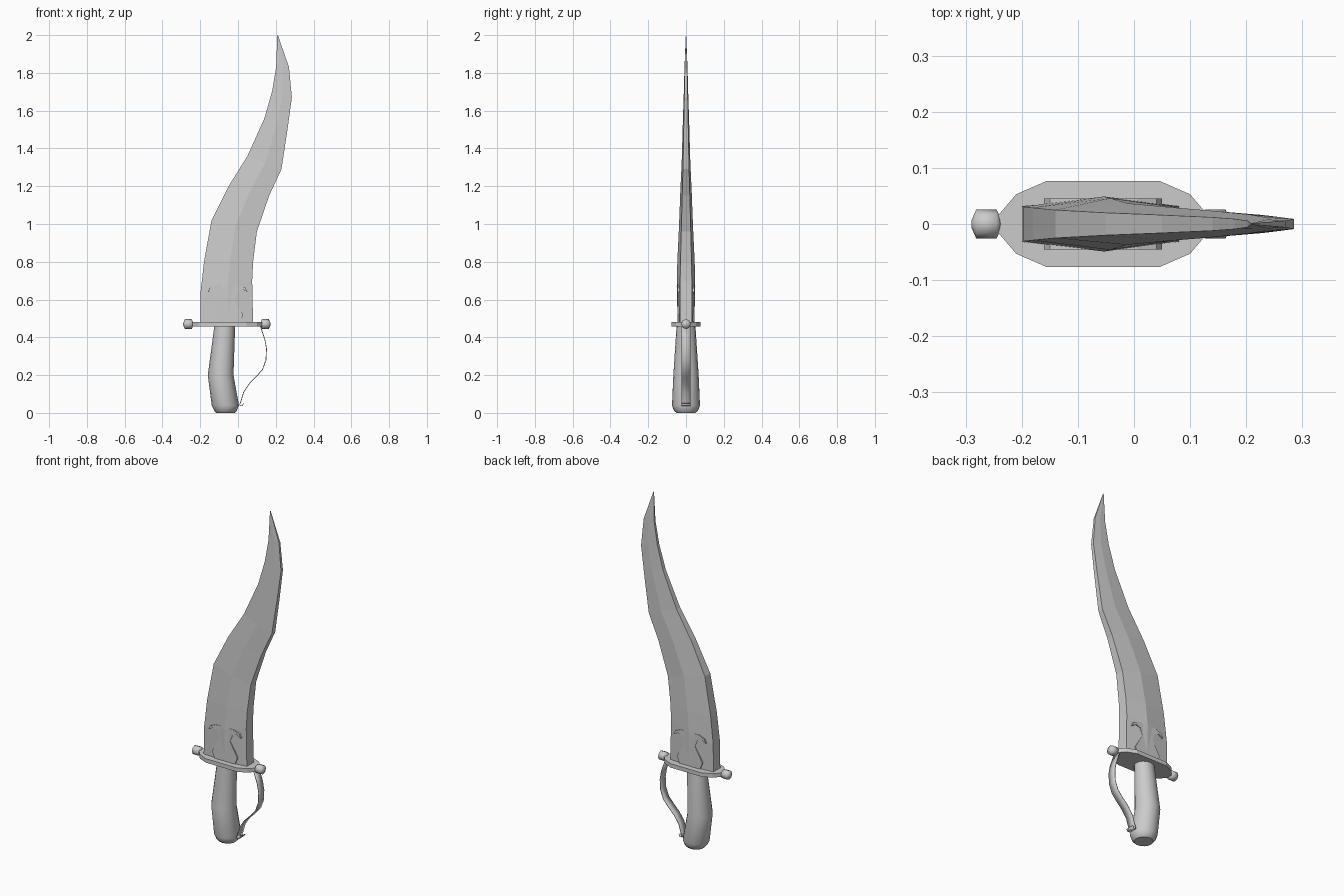
import bpy, bmesh
from math import cos, sin, pi, radians

cube = bpy.data.objects.get("Cube")
if cube:
    bpy.data.objects.remove(cube)

steel = bpy.data.materials.new("grey steel")
steel.use_nodes = True
GREY = (0.6, 0.6, 0.6, 1)
steel.diffuse_color = GREY
steel.node_tree.nodes["Principled BSDF"].inputs["Base Color"].default_value = GREY


def finish(name, bm, smooth=None):
    """Turn a bmesh into a named object with the steel material."""
    bmesh.ops.recalc_face_normals(bm, faces=bm.faces)
    mesh = bpy.data.meshes.new(name)
    bm.to_mesh(mesh)
    bm.free()
    mesh.materials.append(steel)
    obj = bpy.data.objects.new(name, mesh)
    bpy.context.collection.objects.link(obj)
    if smooth:
        bpy.ops.object.select_all(action="DESELECT")
        obj.select_set(True)
        bpy.context.view_layer.objects.active = obj
        bpy.ops.object.shade_smooth_by_angle(angle=radians(smooth))
    return obj


def loft(name, rings, smooth=None):
    """Skin a stack of equal point rings and cap both ends."""
    bm = bmesh.new()
    rows = [[bm.verts.new(p) for p in ring] for ring in rings]
    n = len(rows[0])
    for a, b in zip(rows, rows[1:]):
        for i in range(n):
            j = (i + 1) % n
            bm.faces.new((a[i], a[j], b[j], b[i]))
    bm.faces.new(rows[0])
    bm.faces.new(rows[-1])
    return finish(name, bm, smooth)


# Blade: six-sided sections with a raised middle ridge
# back edge x, z, front edge x, z, edge half thickness, ridge half thickness
blade = [(-.2, .47, .08, .47, .032, .044), (-.198, .64, .075, .7, .031, .049),
         (-.18, .8, .08, .8, .029, .046), (-.14, 1.02, .1, .96, .025, .037),
         (-.05, 1.2, .165, 1.15, .02, .03), (.05, 1.36, .23, 1.29, .016, .023),
         (.14, 1.56, .262, 1.5, .012, .017), (.18, 1.7, .285, 1.67, .009, .012),
         (.202, 1.83, .27, 1.83, .006, .008), (.208, 2, .211, 2, .001, .001)]
rings = []
for xa, za, xb, zb, e, r in blade:
    xm, zm = xa + (xb - xa) * .53, (za + zb) / 2
    rings.append([(xa, -e, za), (xm, -r, zm), (xb, -e, zb),
                  (xb, e, zb), (xm, r, zm), (xa, e, za)])
loft("blade", rings)

# Emblem: a mirrored outline that breaks through both blade faces
half = [(.065, .475), (.082, .52), (.035, .605), (.05, .645), (.075, .655),
        (.105, .64), (.095, .662), (.06, .678), (.025, .68), (0, .74)]
mid = -.055
outline = [(mid + x, z) for x, z in half]
outline += [(mid - x, z) for x, z in reversed(half[:-1])]
loft("emblem", [[(x, y, z) for x, z in outline] for y in (-.045, .045)])

# Cross guard plate
quarter = [(.19, .012), (.155, .053), (.1, .077)]
right = quarter + [(-x, y) for x, y in reversed(quarter)]
plan = right + [(x, -y) for x, y in reversed(right)]
loft("guard", [[(mid + x, y, z) for x, y in plan] for z in (.457, .48)])

# Ball finials at both ends of the guard
for side, x in (("left", .145), ("right", -.263)):
    profile = [(-.027, .006), (-.018, .026), (.018, .026), (.027, .006)]
    balls = [[(x + d, r * cos(k * pi / 4), .47 + r * sin(k * pi / 4))
              for k in range(8)] for d, r in profile]
    loft(side + "_finial", balls, 80)

# Grip: oval rings, centre x, z, half width in x and y
grip = [(-.066, 0, .05, .05), (-.066, .012, .06, .064), (-.067, .04, .072, .074),
        (-.092, .2, .068, .067), (-.07, .46, .055, .05)]
loft("grip", [[(cx + rx * cos(k * pi / 8), ry * sin(k * pi / 8), z)
               for k in range(16)] for cx, z, rx, ry in grip], 40)

# Knuckle bow: a thin ribbon from the guard to the pommel
path = [(.118, .46), (.142, .39), (.151, .34), (.148, .28), (.13, .23), (.095, .19),
        (.06, .155), (.03, .11), (.015, .06), (.008, .04), (.022, .038), (.03, .05)]
bm = bmesh.new()
rows = [[bm.verts.new((x, y, z)) for y in (-.025, .025)] for x, z in path]
for a, b in zip(rows, rows[1:]):
    bm.faces.new((a[0], a[1], b[1], b[0]))
bow = finish("knuckle_bow", bm, 40)
solid = bow.modifiers.new("thickness", "SOLIDIFY")
solid.thickness = .004
solid.offset = 0
